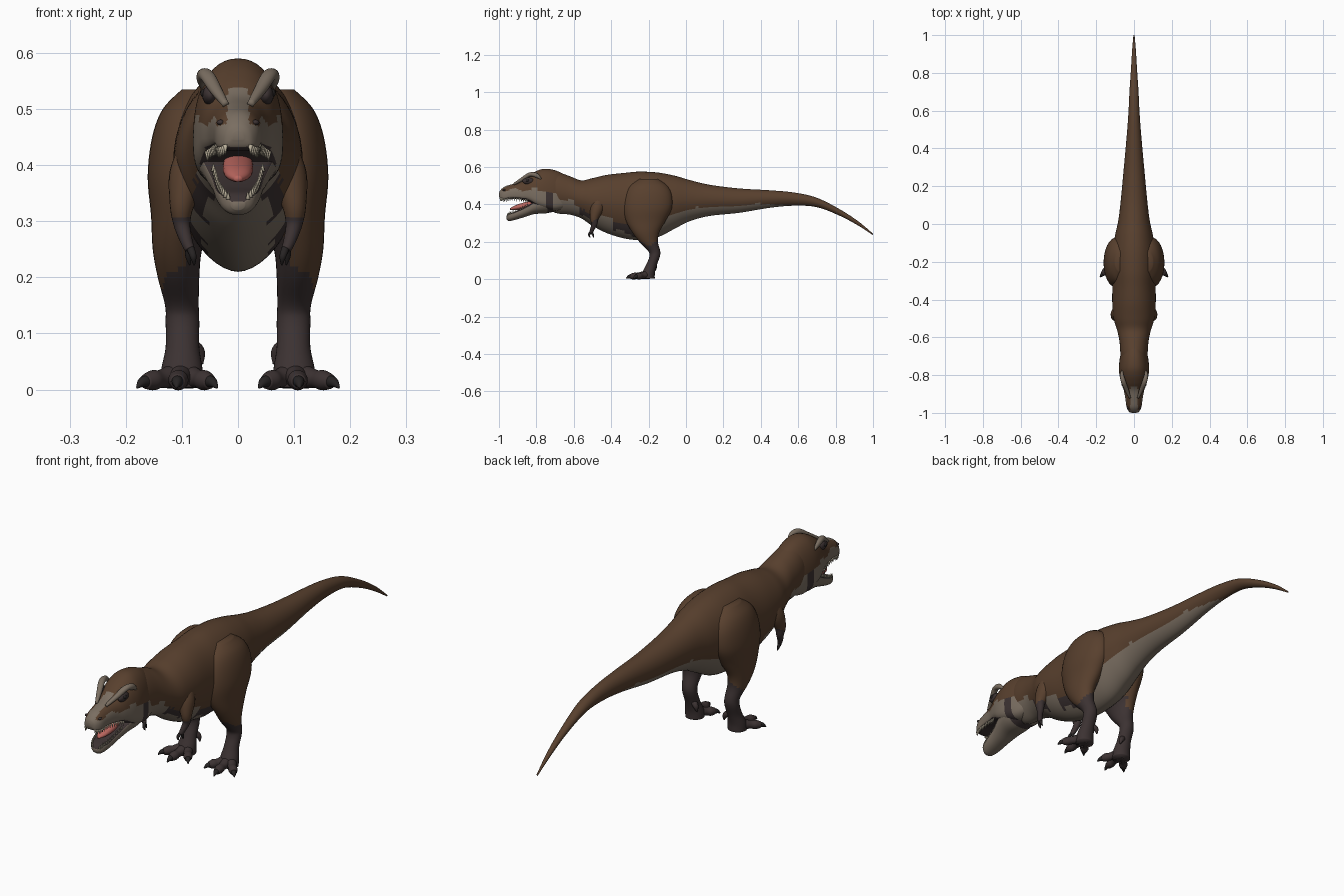
import bpy, bmesh, math
from mathutils import Vector, Matrix

if "Cube" in bpy.data.objects:
    bpy.data.objects.remove(bpy.data.objects["Cube"], do_unlink=True)

PALETTE = {
    "brown hide": (0.098, 0.051, 0.027),
    "pale underside": (0.195, 0.156, 0.12),
    "dark skin": (0.045, 0.032, 0.032),
    "tongue pink": (0.48, 0.13, 0.11),
    "tooth ivory": (0.5, 0.44, 0.33),
    "claw black": (0.02, 0.017, 0.017),
}
BROWN, PALE, DARK, PINK, IVORY, BLACK = PALETTE
materials = {}
for label, rgb in PALETTE.items():
    mat = bpy.data.materials.new(label)
    mat.use_nodes = True
    mat.diffuse_color = (*rgb, 1)
    shader = mat.node_tree.nodes["Principled BSDF"]
    shader.inputs["Base Color"].default_value = (*rgb, 1)
    shader.inputs["Roughness"].default_value = 0.8
    materials[label] = mat


def spline(rows, steps):
    """Smooth Catmull-Rom interpolation through rows of numbers."""
    rows = [Vector(r) for r in rows]
    out = []
    for i in range(len(rows) - 1):
        a, b = rows[max(i - 1, 0)], rows[i]
        c, d = rows[i + 1], rows[min(i + 2, len(rows) - 1)]
        for s in range(steps):
            t = s / steps
            out.append(b + (c - a) * (t / 2) + (a - b * 2.5 + c * 2 - d / 2) * t ** 2
                       + ((b - c) * 1.5 + (d - a) / 2) * t ** 3)
    return out + [rows[-1]]


def finish(name, bm, rule, mirror=False, smooth=True):
    """Turn a bmesh into an object, colouring faces by rule(centre, normal)."""
    bmesh.ops.recalc_face_normals(bm, faces=bm.faces)
    mesh = bpy.data.meshes.new(name)
    bm.to_mesh(mesh)
    bm.free()
    obj = bpy.data.objects.new(name, mesh)
    bpy.context.collection.objects.link(obj)
    slots = []
    for poly in mesh.polygons:
        colour = rule(poly.center, poly.normal) if callable(rule) else rule
        if colour not in slots:
            slots.append(colour)
            mesh.materials.append(materials[colour])
        poly.material_index = slots.index(colour)
        poly.use_smooth = smooth
    if mirror:
        obj.modifiers.new("both_sides", "MIRROR")
    return obj


def skin(name, rings, rule, mirror=False):
    """Skin a list of equal rings and cap both ends."""
    bm = bmesh.new()
    loops = [[bm.verts.new(p) for p in ring] for ring in rings]
    n = len(loops[0])
    for a, b in zip(loops, loops[1:]):
        for i in range(n):
            j = (i + 1) % n
            bm.faces.new((a[i], a[j], b[j], b[i]))
    bm.faces.new(loops[0])
    bm.faces.new(loops[-1])
    return finish(name, bm, rule, mirror)


def power(v, p):
    return math.copysign(abs(v) ** p, v)


def hull(name, rows, rule, mid=0.5, upper=1, lower=1, steps=6, sides=48):
    """Loft along y; rows hold y, top, bottom, half width."""
    rings = []
    for y, top, bottom, width in spline(rows, steps):
        centre = bottom + (top - bottom) * mid
        ring = []
        for k in range(sides):
            c, s = math.cos(math.tau * k / sides), math.sin(math.tau * k / sides)
            p = upper if s > 0 else lower
            span = top - centre if s > 0 else centre - bottom
            ring.append(Vector((width * power(c, p), y, centre + span * power(s, p))))
        rings.append(ring)
    return skin(name, rings, rule)


def limb(name, rows, rule, level=False, steps=5, sides=20):
    """Mirrored tube; rows hold x, y, z, radius across, radius deep."""
    pts = spline(rows, steps)
    rings = []
    for i, p in enumerate(pts):
        t = pts[min(i + 1, len(pts) - 1)] - pts[max(i - 1, 0)]
        t = Vector((0, 0, -1)) if level else Vector(t[:3]).normalized()
        u = (Vector((1, 0, 0)) - t * t.x).normalized()
        v = t.cross(u)
        rings.append([Vector(p[:3]) + u * (p[3] * math.cos(a)) + v * (p[4] * math.sin(a))
                      for a in (math.tau * k / sides for k in range(sides))])
    return skin(name, rings, rule, mirror=True)


# Body, neck and tail
BODY = [
    (-.78, .57, .4, .05), (-.7, .575, .355, .07), (-.62, .55, .345, .077),
    (-.56, .528, .325, .09), (-.5, .54, .285, .108), (-.42, .558, .245, .115),
    (-.33, .568, .218, .115), (-.25, .575, .21, .118), (-.15, .57, .225, .115),
    (-.06, .553, .27, .1), (.02, .53, .31, .083), (.125, .505, .338, .07),
    (.285, .485, .355, .055), (.45, .475, .382, .04), (.58, .463, .393, .03),
    (.7, .435, .385, .024), (.82, .375, .34, .016), (.92, .31, .287, .01),
    (1, .243, .235, .003)]
BODY_FINE = spline(BODY, 6)


def body_colour(c, n):
    near = min(BODY_FINE, key=lambda r: abs(r[0] - c.y))
    h = (c.z - near[2]) / (near[1] - near[2])
    ripple = 0.03 * math.sin(c.y * 40)
    if c.y < -.6:
        return PALE if h < .38 + ripple else BROWN
    if c.y < -.08:
        if h > .25 + ripple:
            return BROWN
        patch = -.57 < c.y < -.47 or -.39 < c.y < -.24
        return DARK if patch and h > .08 - ripple else PALE
    return PALE if h < .3 * min(1, (.58 - c.y) / .2) + ripple / 3 else BROWN


hull("body", BODY, body_colour, mid=.52, lower=1.12)


# Head
def skull_colour(c, n):
    if n.z < -.6 and c.y < -.79:
        return DARK
    if c.y > -.75:
        return BROWN if c.z > .46 else DARK if c.y < -.71 else PALE
    if c.y < -.86 and abs(c.x) < .02:
        return PALE
    return PALE if c.z < .478 + .008 * math.sin(c.y * 60) else BROWN


SKULL = [
    (-.64, .555, .38, .055), (-.7, .582, .365, .073), (-.757, .59, .375, .08),
    (-.8, .578, .39, .077), (-.84, .554, .415, .067), (-.88, .524, .425, .054),
    (-.93, .508, .43, .045), (-.97, .495, .425, .039), (-.993, .475, .43, .026),
    (-1, .46, .445, .01)]
JAW = [
    (-.69, .45, .365, .06), (-.75, .45, .352, .073), (-.81, .415, .348, .062),
    (-.86, .385, .333, .048), (-.91, .362, .318, .04), (-.945, .35, .311, .03),
    (-.96, .335, .32, .012)]
TONGUE = [(-.79, .43, .4, .024), (-.86, .412, .375, .027),
          (-.91, .396, .37, .022), (-.94, .38, .37, .006)]
hull("skull", SKULL, skull_colour, mid=.33, upper=.9, lower=.55)
hull("lower_jaw", JAW, lambda c, n: DARK if n.z > .45 or c.y > -.735 else PALE,
     mid=.72, upper=.5, lower=.9)
hull("tongue", TONGUE, PINK, sides=20)

# Brow ridges, eye sockets and eyes
limb("brow_ridge", [(.022, -.92, .508, .006, .006), (.04, -.875, .535, .011, .01),
                    (.056, -.835, .56, .013, .011), (.064, -.8, .555, .01, .012),
                    (.062, -.775, .535, .004, .004)], PALE)


def ball(name, place, size, rule):
    bm = bmesh.new()
    bmesh.ops.create_uvsphere(bm, u_segments=20, v_segments=12, radius=1,
                              matrix=Matrix.Translation(place) @ Matrix.Diagonal((*size, 1)))
    return finish(name, bm, rule, mirror=True)


ball("eye_socket", (.05, -.843, .525), (.014, .032, .018), DARK)
ball("eye", (.058, -.848, .528), (.009, .01, .009), BLACK)
ball("nostril", (.031, -.972, .476), (.007, .009, .005), DARK)


# Teeth follow the edges of both jaws
def teeth(name, rows, down, start, end):
    bm = bmesh.new()
    for y, top, bottom, width in spline(rows, 4):
        if start < y < end:
            size = .019 if down else .015
            z = bottom - .003 if down else top + .004
            for side in (-1, 1):
                place = Matrix.Translation((side * width * .86, y, z))
                if down:
                    place = place @ Matrix.Rotation(math.pi, 4, "X")
                bmesh.ops.create_cone(bm, cap_ends=True, segments=8, radius1=.0045,
                                      radius2=.0005, depth=size, matrix=place)
    return finish(name, bm, IVORY)


teeth("upper_teeth", SKULL, True, -.995, -.84)
teeth("lower_teeth", JAW, False, -.955, -.84)


# Legs
def leg_colour(c, n):
    edge = .215 + (c.x - .1) * -.7 + .01 * math.sin(c.y * 70)
    if c.z < edge or (c.x < .085 and c.z < .27):
        return DARK
    return BROWN


limb("leg", [
    (.07, -.2, .535, .03, .05), (.08, -.2, .5, .054, .1), (.09, -.2, .45, .063, .125),
    (.095, -.205, .38, .066, .13), (.1, -.215, .31, .055, .105),
    (.108, -.215, .25, .044, .072), (.106, -.2, .2, .037, .05),
    (.1, -.17, .15, .03, .032), (.099, -.168, .12, .03, .028),
    (.099, -.185, .075, .03, .029), (.1, -.2, .035, .037, .034),
    (.1, -.203, .004, .038, .036)], leg_colour, level=True, sides=32)

# Toes, each ending in a claw
for label, x, y in (("outer", .165, -.265), ("middle", .108, -.298), ("inner", .05, -.265)):
    root, tip = Vector((.1, -.195, .026)), Vector((x, y, .014))
    rows = [(*root.lerp(tip, t), r, r) for t, r in
            ((0, .024), (.35, .02), (.6, .016), (.8, .018), (1, .013))]
    limb(label + "_toe", rows, DARK)
    out = (tip - root).normalized()
    limb(label + "_claw", [(*(tip - out * .008), .011, .011), (*(tip + out * .008), .009, .009),
                           (*(tip + out * .022 - Vector((0, 0, .008))), .002, .002)], BLACK)
limb("rear_toe", [(.09, -.175, .085, .012, .012), (.07, -.165, .068, .011, .011),
                  (.064, -.165, .045, .002, .002)], DARK)

# Arms with two fingers
limb("arm", [
    (.075, -.46, .43, .03, .035), (.09, -.475, .38, .033, .036), (.1, -.49, .33, .022, .024),
    (.1, -.49, .295, .015, .016), (.092, -.502, .265, .011, .011),
    (.086, -.507, .25, .009, .01)],
    lambda c, n: DARK if c.z < .315 + .01 * math.sin(c.y * 90) else BROWN)
for label, dx, dy in (("front", -.004, -.012), ("back", .004, .008)):
    limb(label + "_finger", [(.086, -.506, .255, .007, .007),
                             (.084 + dx, -.506 + dy, .238, .006, .006),
                             (.082 + dx, -.5 + dy, .222, .0015, .0015)], BLACK)
